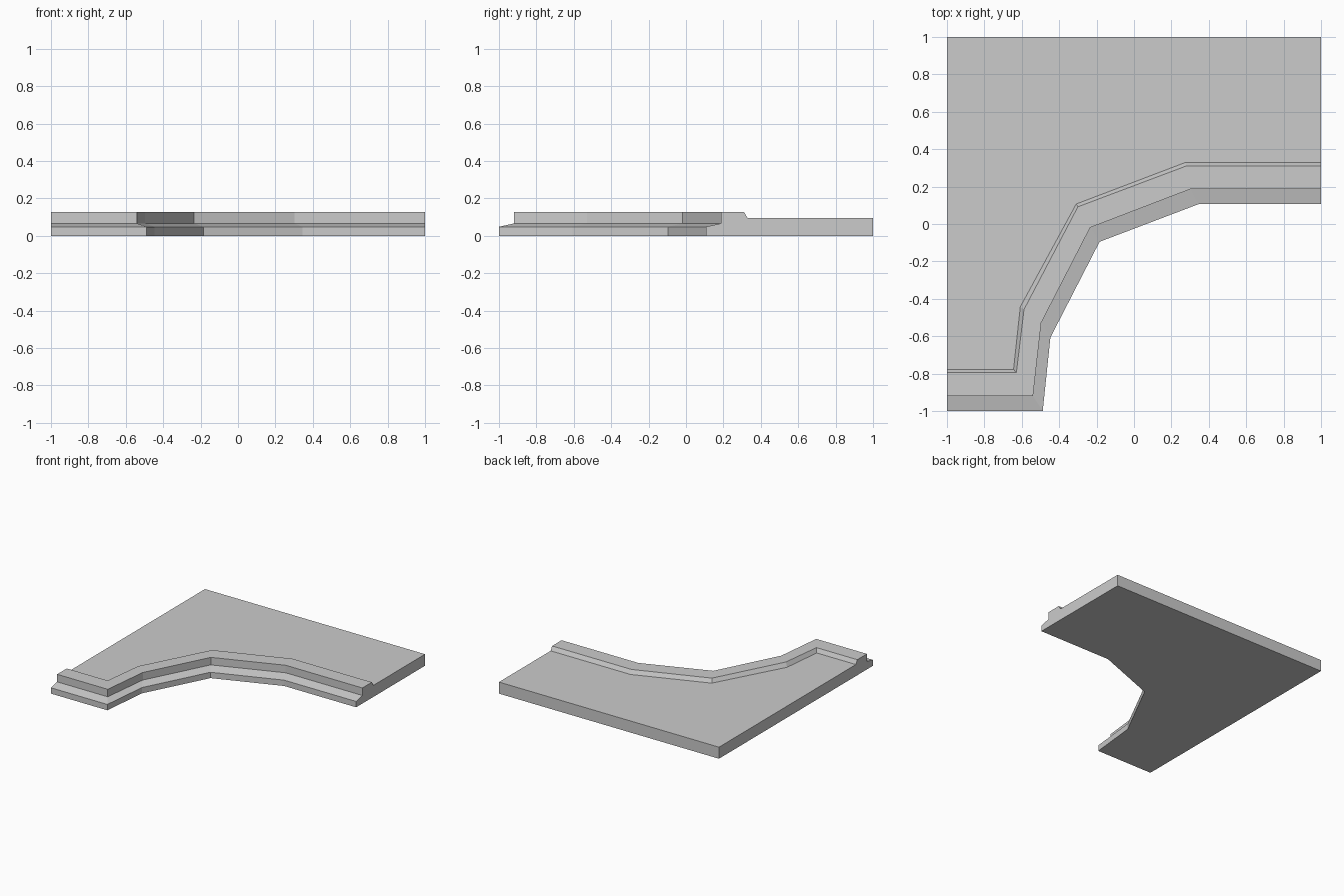
import bpy
import bmesh

cube = bpy.data.objects.get("Cube")
if cube:
    bpy.data.objects.remove(cube)

# Single stone-grey material
grey = bpy.data.materials.new("plain_grey")
grey.use_nodes = True
colour = (0.6, 0.6, 0.6, 1)
grey.diffuse_color = colour
grey.node_tree.nodes["Principled BSDF"].inputs["Base Color"].default_value = colour

# Plan outlines of the stepped edge, each running from the left end to the right end
foot = [(-1, -1), (-.488, -1), (-.447, -.607), (-.184, -.095), (.345, .106), (1, .106)]
lip_front = [(-1, -.92), (-.54, -.92), (-.496, -.528), (-.234, -.019), (.303, .187), (1, .187)]
lip_back = [(-1, -.795), (-.629, -.795), (-.588, -.457), (-.3, .092), (.279, .31), (1, .31)]
lip_base = [(-1, -.777), (-.644, -.777), (-.608, -.443), (-.309, .107), (.275, .329), (1, .329)]

# Cross-section from the underside, over the ledge and the raised lip, to the floor
section = [(foot, 0), (foot, .048), (lip_front, .066),
           (lip_front, .128), (lip_back, .128), (lip_base, .095)]

bm = bmesh.new()
rows = [[bm.verts.new((x, y, z)) for x, y in line] for line, z in section]

# Stepped edge: bridge neighbouring outlines
for low, high in zip(rows, rows[1:]):
    for i in range(len(low) - 1):
        bm.faces.new((low[i], low[i + 1], high[i + 1], high[i]))

# Back corners of the slab, then its underside, floor, back and two ends
under = [bm.verts.new((x, 1, 0)) for x in (-1, 1)]
floor = [bm.verts.new((x, 1, .095)) for x in (-1, 1)]
bm.faces.new(rows[0] + under[::-1])
bm.faces.new(rows[-1] + floor[::-1])
bm.faces.new(under + floor[::-1])
for end in (0, -1):
    bm.faces.new([row[end] for row in rows] + [floor[end], under[end]])

bmesh.ops.recalc_face_normals(bm, faces=bm.faces)
mesh = bpy.data.meshes.new("corner_ledge_slab")
bm.to_mesh(mesh)
bm.free()
mesh.materials.append(grey)
slab = bpy.data.objects.new("corner_ledge_slab", mesh)
bpy.context.collection.objects.link(slab)
